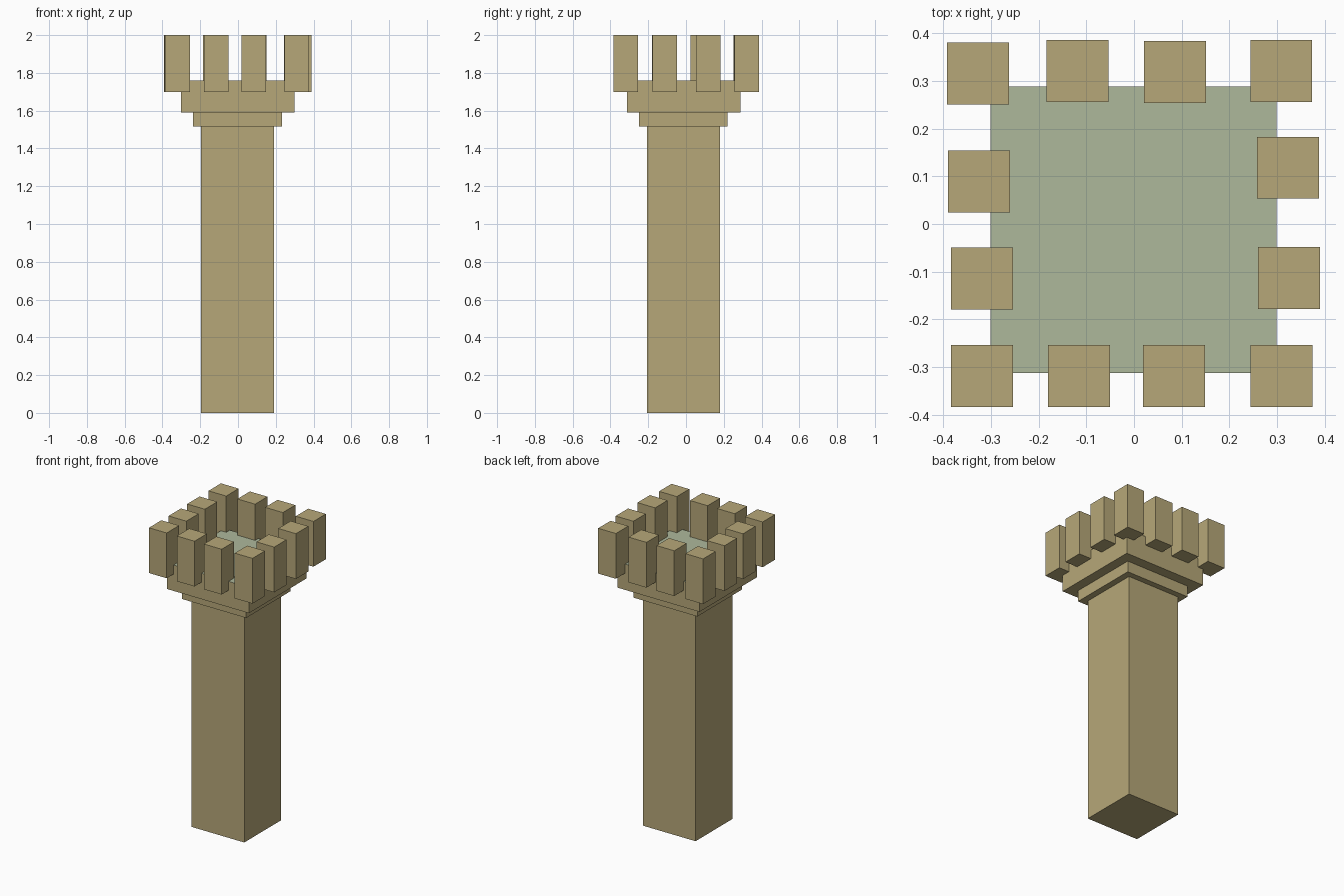
import bpy

if "Cube" in bpy.data.objects:
    bpy.data.objects.remove(bpy.data.objects["Cube"])


def material(name, color):
    mat = bpy.data.materials.new(name)
    mat.diffuse_color = color
    mat.use_nodes = True
    mat.node_tree.nodes["Principled BSDF"].inputs["Base Color"].default_value = mat.diffuse_color
    return mat


stone = material("stone", (0.47, 0.39, 0.19, 1))
floor_green = material("floor_green", (0.42, 0.48, 0.33, 1))


def box(name, x, y, sx, sy, z0, z1):
    bpy.ops.mesh.primitive_cube_add(size=1, location=(x, y, (z0 + z1) / 2))
    ob = bpy.context.object
    ob.name = name
    ob.scale = (sx, sy, z1 - z0)
    bpy.ops.object.transform_apply(location=False, rotation=False, scale=True)
    ob.data.materials.append(stone)
    return ob


# Square shaft and the stepped-out courses above it
box("shaft", -0.003, -0.013, 0.387, 0.387, 0, 1.515)
box("lower_corbel", -0.002, -0.014, 0.47, 0.467, 1.515, 1.589)
platform = box("platform", -0.001, -0.012, 0.6, 0.601, 1.589, 1.76)

# Green floor on top of the platform
platform.data.materials.append(floor_green)
for face in platform.data.polygons:
    if face.normal.z > 0.5:
        face.material_index = 1

# Slightly irregular ring of battlement blocks
rows = {
    "back": [(-0.327, 0.316), (-0.119, 0.321), (0.086, 0.319), (0.309, 0.321)],
    "left": [(-0.325, 0.089), (-0.319, -0.114)],
    "right": [(0.323, 0.118), (0.325, -0.113)],
    "front": [(-0.319, -0.319), (-0.115, -0.319), (0.084, -0.319), (0.31, -0.319)],
}
for side, spots in rows.items():
    for i, (x, y) in enumerate(spots, 1):
        box(f"battlement_{side}_{i}", x, y, 0.13, 0.13, 1.70, 2.0)
